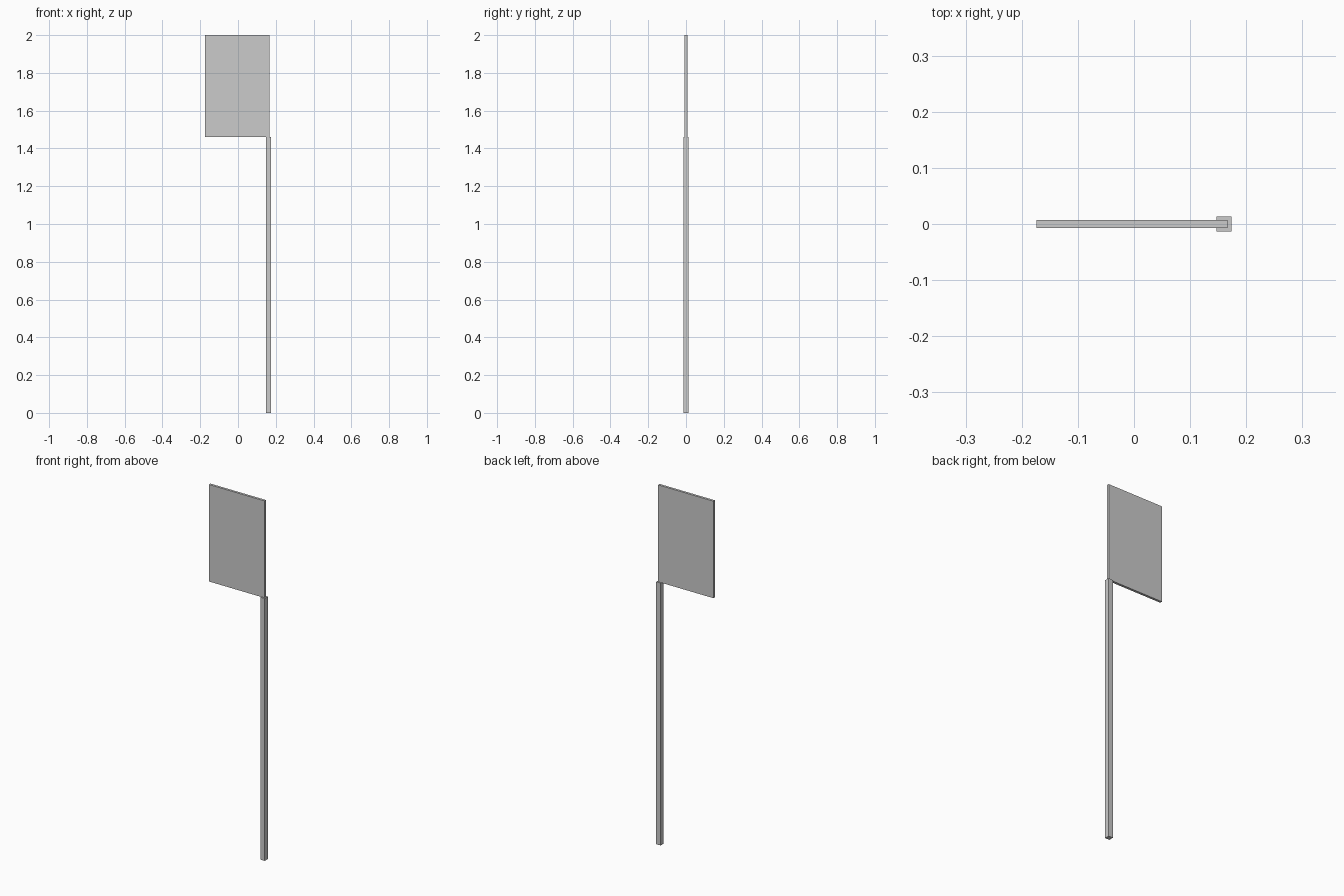
import bpy

if "Cube" in bpy.data.objects:
    bpy.data.objects.remove(bpy.data.objects["Cube"])


def box(name, lo, hi):
    """Axis-aligned box from its two opposite corners."""
    bpy.ops.mesh.primitive_cube_add(size=1, location=[(a + b) / 2 for a, b in zip(lo, hi)])
    ob = bpy.context.object
    ob.name = name
    ob.scale = [b - a for a, b in zip(lo, hi)]
    bpy.ops.object.transform_apply(location=False, rotation=False, scale=True)
    return ob


# Square post
box("post", (0.147, -0.0134, 0), (0.174, 0.0134, 1.461))

# Thin upright panel whose right end sits on the post
box("sign_panel", (-0.174, -0.0067, 1.46), (0.167, 0.0067, 2.0))
